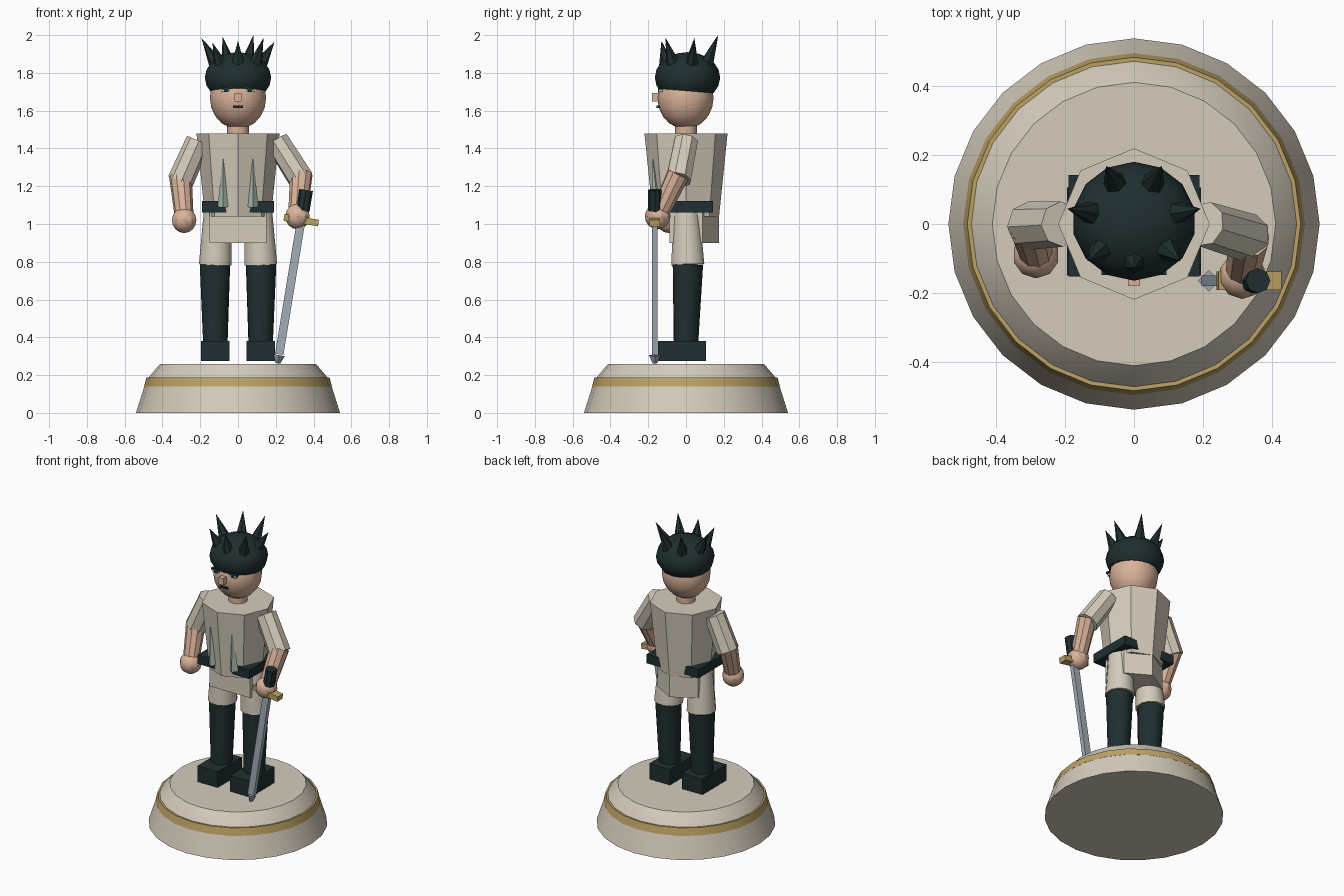
import bpy, bmesh, math
from mathutils import Vector, Matrix

if "Cube" in bpy.data.objects:
    bpy.data.objects.remove(bpy.data.objects["Cube"])


def material(name, rgb):
    m = bpy.data.materials.new(name)
    m.diffuse_color = (*rgb, 1)
    m.use_nodes = True
    m.node_tree.nodes["Principled BSDF"].inputs["Base Color"].default_value = m.diffuse_color
    return m


STONE = material("warm_stone", (0.66, 0.60, 0.50))
GOLD = material("gold", (0.50, 0.36, 0.13))
DARK = material("dark_green_black", (0.014, 0.028, 0.030))
SKIN = material("skin", (0.70, 0.45, 0.32))
STEEL = material("steel", (0.36, 0.42, 0.48))
PALE = material("pale_green", (0.42, 0.54, 0.46))


def finish(name, bm, mat, smooth=True):
    bmesh.ops.recalc_face_normals(bm, faces=bm.faces)
    me = bpy.data.meshes.new(name)
    bm.to_mesh(me)
    bm.free()
    me.materials.append(mat)
    ob = bpy.data.objects.new(name, me)
    bpy.context.collection.objects.link(ob)
    if smooth:
        bpy.ops.object.select_all(action='DESELECT')
        ob.select_set(True)
        bpy.context.view_layer.objects.active = ob
        bpy.ops.object.shade_smooth_by_angle(angle=math.radians(32))
    return ob


def lathe(name, profile, mat, sides, start=0.0, smooth=True):
    """Closed solid from (radius, z) pairs."""
    bm = bmesh.new()
    rings = []
    for r, z in profile:
        rings.append([bm.verts.new((r * math.cos(start + math.tau * i / sides),
                                    r * math.sin(start + math.tau * i / sides), z))
                      for i in range(sides)])
    for a, b in zip(rings, rings[1:]):
        for i in range(sides):
            j = (i + 1) % sides
            bm.faces.new((a[i], a[j], b[j], b[i]))
    bm.faces.new(rings[0])
    bm.faces.new(rings[-1])
    return finish(name, bm, mat, smooth)


def limb(name, p, q, r1, r2, mat, sides=12, smooth=True):
    """Tapered cylinder from p to q."""
    p, q = Vector(p), Vector(q)
    d = q - p
    bm = bmesh.new()
    mtx = Matrix.Translation((p + q) / 2) @ d.to_track_quat('Z', 'Y').to_matrix().to_4x4()
    bmesh.ops.create_cone(bm, cap_ends=True, segments=sides, radius1=r1, radius2=r2,
                          depth=d.length, matrix=mtx)
    return finish(name, bm, mat, smooth)


def box(name, center, size, mat, tilt=0.0):
    bm = bmesh.new()
    mtx = (Matrix.Translation(center) @ Matrix.Rotation(tilt, 4, 'Y')
           @ Matrix.Diagonal((*size, 1)))
    bmesh.ops.create_cube(bm, size=1, matrix=mtx)
    return finish(name, bm, mat, False)


def ball(name, center, radii, mat, u=16, v=10, cut=None):
    bm = bmesh.new()
    mtx = Matrix.Translation(center) @ Matrix.Diagonal((*radii, 1))
    bmesh.ops.create_uvsphere(bm, u_segments=u, v_segments=v, radius=1, matrix=mtx)
    if cut:
        geom = bm.verts[:] + bm.edges[:] + bm.faces[:]
        bmesh.ops.bisect_plane(bm, geom=geom, plane_co=cut[0], plane_no=cut[1], clear_inner=True)
        bmesh.ops.holes_fill(bm, edges=[e for e in bm.edges if e.is_boundary])
    return finish(name, bm, mat)


# Plinth with gold band
lathe("plinth_lower", [(0.54, 0), (0.482, 0.185)], STONE, 24)
lathe("plinth_band", [(0.497, 0.14), (0.485, 0.188)], GOLD, 24)
lathe("plinth_top", [(0.475, 0.185), (0.472, 0.19), (0.412, 0.26)], STONE, 24)

# Legs
for s, side in ((-1, "right"), (1, "left")):
    box(side + "_shoe", (s * 0.12, -0.022, 0.328), (0.15, 0.255, 0.105), DARK)
    limb(side + "_boot", (s * 0.12, 0, 0.37), (s * 0.122, 0.01, 0.785), 0.066, 0.082, DARK)
    limb(side + "_short_leg", (s * 0.12, 0.01, 0.785), (s * 0.11, 0, 1.07), 0.09, 0.073, STONE)

# Coat skirt, flat at the front
bm = bmesh.new()
outline = [(0.15, -0.087), (0.15, 0.087), (0, 0.175), (-0.15, 0.087), (-0.15, -0.087)]
face = bm.faces.new([bm.verts.new((x, y, 0.9)) for x, y in outline])
top = bmesh.ops.extrude_face_region(bm, geom=[face])["geom"]
bmesh.ops.translate(bm, vec=(0, 0, 0.2), verts=[g for g in top if isinstance(g, bmesh.types.BMVert)])
finish("coat_skirt", bm, STONE, False)

# Torso, belt and neck
lathe("torso", [(0.175, 1.04), (0.22, 1.48)], STONE, 8, smooth=False)
box("belt", (0, -0.005, 1.092), (0.38, 0.295, 0.06), DARK)
lathe("neck", [(0.058, 1.45), (0.058, 1.56)], SKIN, 12)

# Lapels
for s, side in ((-1, "right"), (1, "left")):
    limb(side + "_lapel", (s * 0.078, -0.152, 1.09), (s * 0.08, -0.176, 1.345),
         0.03, 0.002, PALE, 4, False)

# Arms, bent towards the front
arms = {
    "right": ((-0.21, 0, 1.44), (-0.305, -0.005, 1.225), (-0.285, -0.085, 1.04), 0.0),
    "left": ((0.205, 0, 1.44), (0.335, -0.04, 1.235), (0.315, -0.145, 1.045), 0.0),
}
for side, (shoulder, elbow, wrist, _) in arms.items():
    limb(side + "_sleeve", shoulder, elbow, 0.066, 0.07, STONE, 8)
    limb(side + "_forearm", Vector(elbow) + Vector((0, 0, 0.03)), wrist, 0.06, 0.05, SKIN, 10)
    ball(side + "_hand", Vector(wrist) + Vector((0, -0.005, -0.02 if side == "right" else -0.005)),
         (0.068,) * 3, SKIN, 10, 8)

# Sword
tilt = math.atan2(0.142, 0.865)
Y = -0.165


def along(z):
    return Vector((0.21 + (z - 0.26) * 0.164, Y, z))


limb("sword_grip", along(1.07), along(1.18), 0.036, 0.036, DARK, 8)
box("sword_guard", along(1.02), (0.185, 0.055, 0.035), GOLD, tilt)
box("sword_blade", along(0.66), (0.045, 0.03, 0.71), STEEL, tilt)
limb("sword_tip", along(0.262), along(0.305), 0.012, 0.031, STEEL, 4, False)

# Head and face
ball("head", (0, -0.003, 1.668), (0.149, 0.149, 0.165), SKIN)
box("nose", (0, -0.158, 1.672), (0.036, 0.045, 0.045), SKIN)
box("mouth", (0, -0.146, 1.62), (0.052, 0.018, 0.013), DARK)
for s, side in ((-1, "right"), (1, "left")):
    box(side + "_eye", (s * 0.062, -0.135, 1.706), (0.05, 0.02, 0.014), PALE)
    box(side + "_pupil", (s * 0.062, -0.143, 1.706), (0.022, 0.009, 0.016), DARK)
    box(side + "_eyebrow", (s * 0.065, -0.138, 1.72), (0.06, 0.02, 0.012), DARK)

# Hair cap with a ring of seven spikes
ball("hair", (0, 0.008, 1.775), (0.18, 0.173, 0.135), DARK, 14, 10,
     ((0, 0, 1.705), (0, 0.08, 1)))
for i in range(7):
    a = math.radians(-90 + i * 360 / 7)
    d = Vector((math.cos(a), math.sin(a), 0))
    reach = 0.15 + 0.045 * abs(d.x) + 0.02 * d.y
    tip_z = (1.97, 1.985, 1.965, 2.0, 1.99, 1.985, 1.96)[i]
    limb("hair_spike", d * 0.105 + Vector((0, 0.005, 1.82)),
         d * reach + Vector((0, 0, tip_z)), 0.046, 0.0, DARK, 6, False)
